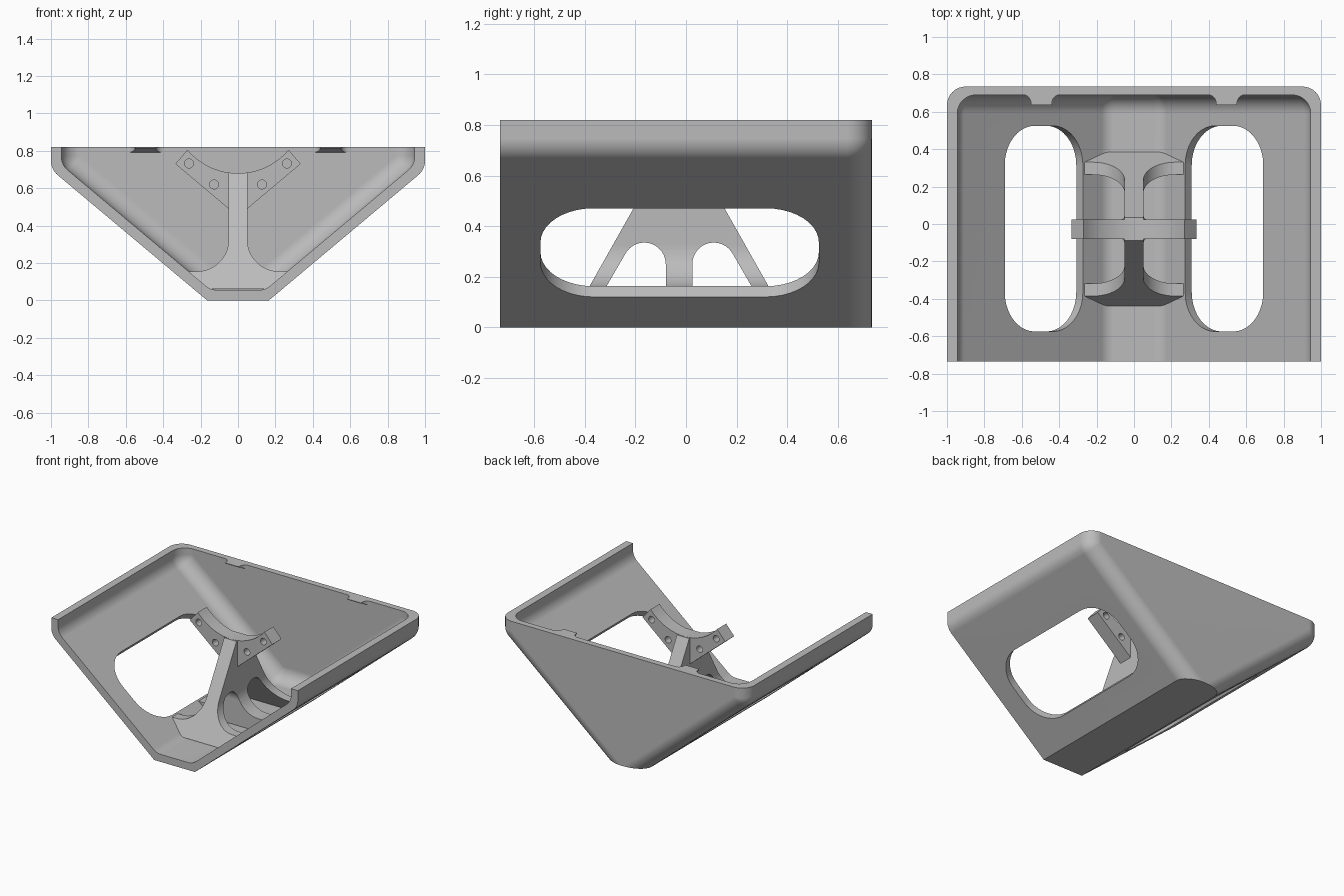
import bpy, bmesh
from math import sin, cos, tan, pi, radians, sqrt, atan
from mathutils import Vector

if "Cube" in bpy.data.objects:
    bpy.data.objects.remove(bpy.data.objects["Cube"])

grey = bpy.data.materials.new("matte_grey")
grey.use_nodes = True
colour = (0.5, 0.5, 0.5, 1)
grey.diffuse_color = colour
grey.node_tree.nodes["Principled BSDF"].inputs["Base Color"].default_value = colour


def loft(name, rings):
    """Closed solid through rings of equal point count."""
    bm = bmesh.new()
    loops = [[bm.verts.new(p) for p in ring] for ring in rings]
    for a, b in zip(loops, loops[1:]):
        for i in range(len(a)):
            j = (i + 1) % len(a)
            bm.faces.new((a[i], a[j], b[j], b[i]))
    bm.faces.new(loops[0])
    bm.faces.new(loops[-1])
    bmesh.ops.recalc_face_normals(bm, faces=bm.faces)
    mesh = bpy.data.meshes.new(name)
    bm.to_mesh(mesh)
    bm.free()
    mesh.materials.append(grey)
    obj = bpy.data.objects.new(name, mesh)
    bpy.context.collection.objects.link(obj)
    return obj


def activate(obj):
    bpy.ops.object.select_all(action="DESELECT")
    obj.select_set(True)
    bpy.context.view_layer.objects.active = obj


def combine(obj, cutter, operation="DIFFERENCE"):
    activate(obj)
    mod = obj.modifiers.new("cut", "BOOLEAN")
    mod.operation, mod.object, mod.solver = operation, cutter, "EXACT"
    bpy.ops.object.modifier_apply(modifier=mod.name)
    bpy.data.objects.remove(cutter)


def finish(obj):
    activate(obj)
    bpy.ops.object.shade_smooth_by_angle(angle=radians(30))
    mod = obj.modifiers.new("even_normals", "WEIGHTED_NORMAL")
    mod.keep_sharp = True


def arc(cx, cz, rx, rz, a, b, n=10):
    return [(cx + rx * cos(radians(a + (b - a) * i / n)),
             cz + rz * sin(radians(a + (b - a) * i / n))) for i in range(n + 1)]


def mirrored(half):
    """Outline from a right half, listed top to bottom."""
    return half + [(-x, z) for x, z in reversed(half)]


# Tray cross-section: upright side, sloped side, narrow flat bottom
FOOT, KNEE, RIM, DEPTH, ROUND = 0.165, 0.70, 0.82, 0.735, 0.1
SLOPE = KNEE / (1 - FOOT)
STRETCH = sqrt(1 + SLOPE ** 2)
ANGLE = atan(SLOPE)
WALL = 0.055


def fillet(p, turn_from, turn_to, r, n=8):
    """Rounded corner between an incoming and an outgoing direction."""
    u, v = Vector(turn_from).normalized(), Vector(turn_to).normalized()
    turn = u.angle(v)
    start = Vector(p) - u * r * tan(turn / 2)
    inward = (v - u * u.dot(v)).normalized()
    return [tuple(start + u * r * sin(turn * i / n) + inward * r * (1 - cos(turn * i / n)))
            for i in range(n + 1)]


def section(inset, top, lower, r, round_bottom):
    side = 1 - inset
    lift = inset * STRETCH
    knee = (side, SLOPE * (side - FOOT) + lift)
    foot = (FOOT + (lower - lift) / SLOPE, lower)
    down = (-1, -SLOPE)
    half = [(side, top)] + fillet(knee, (0, -1), down, r)
    half += fillet(foot, down, (-1, 0), r) if round_bottom else [foot]
    return mirrored(half)


def rounded_back(front, back, base_inset, top, cavity):
    """Section extruded to the back, its far edges rolled inward."""
    stations = [(front, 0)]
    for i in range(9):
        t = pi / 2 * i / 8
        stations.append((back - ROUND + ROUND * sin(t), ROUND * (1 - cos(t))))
    rings = []
    for y, d in stations:
        lower = WALL + d if cavity else 0
        pts = section(base_inset + d, top, lower, max(ROUND - d, 0.002), cavity)
        rings.append([(x, y, z) for x, z in pts])
    return rings


tray = loft("tray", rounded_back(-DEPTH, DEPTH, 0, RIM, False))
combine(tray, loft("cavity", rounded_back(-1, 0.69, WALL, 1, True)))

# Long rounded windows cut square through the sloped sides
half_len, half_wid, r = 0.55, 0.2725, 0.21
slot = []
for sx, sy, a in ((1, 1, 0), (-1, 1, 90), (-1, -1, 180), (1, -1, 270)):
    slot += arc(sx * (half_wid - r), sy * (half_len - r), r, r, a, a + 90)
for side in (1, -1):
    rings = []
    for n in (-0.06, 0.12):
        rings.append([(side * (0.518 + s * cos(ANGLE) - n * sin(ANGLE)), y - 0.025,
                       0.295 + s * sin(ANGLE) + n * cos(ANGLE)) for s, y in slot])
    combine(tray, loft("window_cutter", rings))
finish(tray)

# Small wedge tabs under the back rim
tab = mirrored([(0.095, 0.695)] + arc(0.095, 0.64, 0.04, 0.05, 90, 180, 6) + [(0.055, 0.635)])
for side, label in ((1, "left"), (-1, "right")):
    rings = [[(x + side * 0.495, y, RIM) for x, y in tab],
             [(x + side * 0.495, y, 0.815 - 0.45 * (y - 0.635)) for x, y in tab]]
    finish(loft(label + "_rim_tab", rings))

# Stand: flared rib trimmed to an A-frame with a middle post and two arches
MID, HALF_POST, LEAN = -0.0275, 0.0525, 0.5645
rib = mirrored([(0.05, 0.68)] + arc(0.22, 0.325, 0.17, 0.17, 180, 270, 14)
               + [(0.272, 0.155), (0.2, 0.06)])
stand = loft("stand", [[(x, y, z) for x, z in rib] for y in (-0.6, 0.6)])


def leg_edge(u, z):
    return (u - (z - 0.16) * LEAN, z)


frame = mirrored([leg_edge(0.355, 0.75), leg_edge(0.355, 0.03), leg_edge(0.29, 0.03)]
                 + arc(0.1375, 0.25, 0.085, 0.085, 29.5, 180, 16)
                 + [(HALF_POST, 0.03)])
combine(stand, loft("frame_cutter", [[(x, u + MID, z) for u, z in frame]
                                     for x in (-0.5, 0.5)]), "INTERSECT")
finish(stand)

# Cradle plate with a hollow top and four through holes
hollow = arc(0, 1.034, 0.354, 0.354, -40.3, -90, 12)[:-1]
half = hollow[::-1] + [(0.335, 0.73)]
outline = [(0, 0.68)] + half + [(0, 0.448)] + [(-x, z) for x, z in reversed(half)]
cradle = loft("cradle_plate", [[(x, MID + s * HALF_POST, z) for x, z in outline]
                               for s in (-1, 1)])
for x, z in ((0.262, 0.732), (0.128, 0.62)):
    for side in (1, -1):
        ring = arc(side * x, z, 0.024, 0.024, 0, 345, 23)
        combine(cradle, loft("hole_cutter", [[(px, y, pz) for px, pz in ring]
                                             for y in (-0.2, 0.2)]))
finish(cradle)
